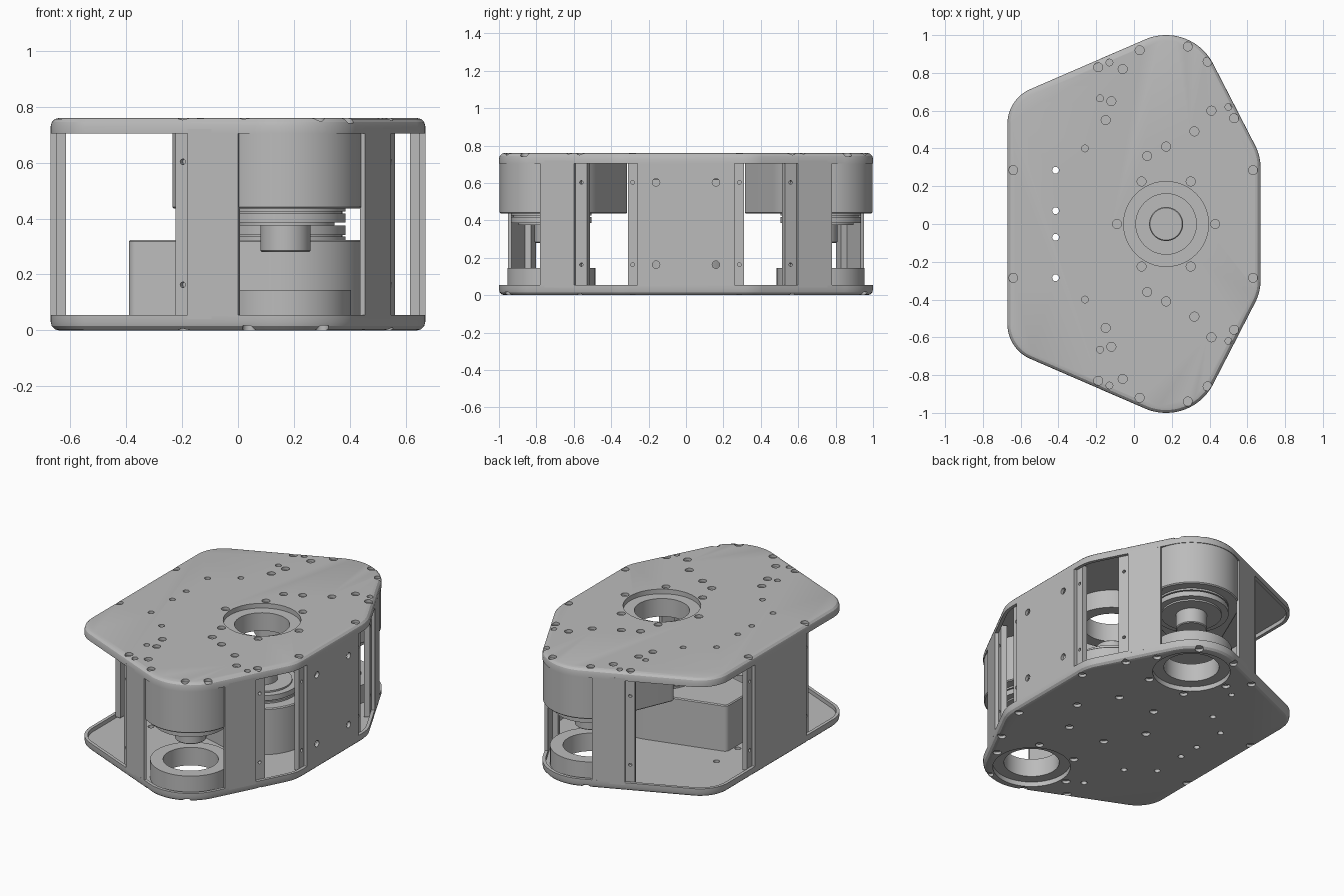
import bpy, bmesh
from math import sin, cos, pi, acos, atan2, hypot
from mathutils import Matrix, Vector

if "Cube" in bpy.data.objects:
    bpy.data.objects.remove(bpy.data.objects["Cube"])

H = 0.76          # overall height
CX = 0.17         # x of the drum axes
CY = 0.72         # y of the outer drum axes
parts = []

grey = bpy.data.materials.new("machined grey")
grey.use_nodes = True
grey.diffuse_color = (0.5, 0.5, 0.5, 1)
grey.node_tree.nodes["Principled BSDF"].inputs["Base Color"].default_value = (0.5, 0.5, 0.5, 1)


def finish(name, bm, keep=True):
    bmesh.ops.recalc_face_normals(bm, faces=bm.faces)
    me = bpy.data.meshes.new(name)
    bm.to_mesh(me)
    bm.free()
    ob = bpy.data.objects.new(name, me)
    bpy.context.collection.objects.link(ob)
    me.materials.append(grey)
    if keep:
        parts.append(ob)
    return ob


def outline(circles, inset):
    """Rounded hull around circles listed counter-clockwise."""
    if len(circles) == 1:
        x, y, r = circles[0]
        return [(x + (r - inset) * cos(i * pi / 32), y + (r - inset) * sin(i * pi / 32)) for i in range(64)]
    n = len(circles)
    tangent = []
    for i in range(n):
        (x, y, r), (x2, y2, r2) = circles[i], circles[(i + 1) % n]
        tangent.append(atan2(y2 - y, x2 - x) - acos((r - r2) / hypot(x2 - x, y2 - y)))
    pts = []
    for i, (x, y, r) in enumerate(circles):
        start = tangent[i - 1]
        sweep = (tangent[i] - start) % (2 * pi)
        steps = max(4, int(sweep * 16))
        for k in range(steps + 1):
            a = start + sweep * k / steps
            pts.append((x + (r - inset) * cos(a), y + (r - inset) * sin(a)))
    return pts


def loft(name, circles, profile, ring=False, flip_z=False, flip_y=False):
    """Stack the outline along (inset, z) steps; ring joins last to first."""
    bm = bmesh.new()
    loops = []
    for inset, z in profile:
        loops.append([bm.verts.new((x, -y if flip_y else y, H - z if flip_z else z))
                      for x, y in outline(circles, inset)])
    pairs = list(zip(loops, loops[1:])) + ([(loops[-1], loops[0])] if ring else [])
    for a, b in pairs:
        for i in range(len(a)):
            j = (i + 1) % len(a)
            bm.faces.new((a[i], a[j], b[j], b[i]))
    if not ring:
        bm.faces.new(loops[0])
        bm.faces.new(loops[-1])
    return finish(name, bm)


def cut(ob, holes):
    """Bore separate cylinders given as (centre, axis, radius, length)."""
    bm = bmesh.new()
    for centre, axis, r, length in holes:
        turn = Vector(axis).to_track_quat('Z', 'Y').to_matrix().to_4x4()
        bmesh.ops.create_cone(bm, cap_ends=True, segments=48 if r > 0.1 else 16, radius1=r, radius2=r,
                              depth=length, matrix=Matrix.Translation(centre) @ turn)
    cutter = finish("cutter", bm, keep=False)
    cutter.hide_render = True
    mod = ob.modifiers.new("bores", 'BOOLEAN')
    mod.operation, mod.solver, mod.object = 'DIFFERENCE', 'EXACT', cutter
    mod.use_self = True
    bpy.context.view_layer.objects.active = ob
    bpy.ops.object.modifier_apply(modifier=mod.name)
    bpy.data.objects.remove(cutter)


# Top and bottom trays: rounded outer edge, raised rim, shallow pocket inside
body = [(-0.47, -0.53, 0.2), (CX, -CY, 0.28), (0.42, -0.3, 0.25),
        (0.42, 0.3, 0.25), (CX, CY, 0.28), (-0.47, 0.53, 0.2)]
tray = [(0.03, 0), (0.015, 0.004), (0.004, 0.015), (0, 0.03), (0, 0.055), (0.02, 0.055), (0.02, 0.03)]
bottom_plate = loft("bottom_plate", body, tray)
top_plate = loft("top_plate", body, tray, flip_z=True)

# Screw positions, mirrored in y
wall_screws = [(-0.64, 0.285), (0.63, 0.285), (-0.19, 0.83), (0.53, 0.56)]
drum_screws = [(0.03, 0.92), (0.285, 0.94), (0.39, 0.86), (-0.06, 0.82), (-0.12, 0.65),
               (-0.15, 0.55), (0.41, 0.6), (0.32, 0.49), (0.17, 0.41), (0.07, 0.36)]
through = [(-0.13, 0.855), (0.5, 0.62), (-0.415, 0.285), (-0.415, 0.07)]
small = [(-0.18, 0.665), (-0.26, 0.4)]
circle = [(CX + 0.26 * cos(k * pi / 3), 0.26 * sin(k * pi / 3)) for k in range(6)]


def both(points):
    return [(x, s * y) for x, y in points for s in (1, -1)]


up = (0, 0, 1)
outer_circles = both([(x, y + CY) for x, y in circle])
for plate, z, screws, bores, clear in (
        (top_plate, H, circle + both(drum_screws), [0], through),
        (bottom_plate, 0, circle + outer_circles, [CY, -CY], through[2:])):
    cut(plate, [((CX, y, z), up, 0.225, 0.2) for y in bores])
    cut(plate, [((x, y, z), up, 0.024, 0.036) for x, y in both(wall_screws) + screws])
    cut(plate, [((x, y, z), up, 0.018, 0.2) for x, y in both(clear)]
        + [((x, y, z), up, 0.018, 0.036) for x, y in both(small)])


# Wall panels: thin skin with a stepped flange along the free edges
def wall(name, a, b, ext_a, ext_b, bolts=()):
    a, b = Vector(a), Vector(b)
    u = (b - a).normalized()
    n = Vector((-u.y, u.x))
    if n.dot(a + b) > 0:
        n = -n
    length, skin, deep, lap = (b - a).length, 0.02, 0.055, 0.015
    section = [(0, 0), (length, 0), (length, skin)]
    if ext_b:
        section += [(length + ext_b, skin), (length + ext_b, deep), (length - lap, deep), (length - lap, skin)]
    if ext_a:
        section += [(lap, skin), (lap, deep), (-ext_a, deep), (-ext_a, skin)]
    section.append((0, skin))
    bm = bmesh.new()
    low, high = [[bm.verts.new((*(a + u * s + n * d), z)) for s, d in section] for z in (0.04, H - 0.04)]
    bm.faces.new(low)
    bm.faces.new(high)
    for i in range(len(section)):
        bm.faces.new((low[i - 1], low[i], high[i], high[i - 1]))
    ob = finish(name, bm)
    spots = [(a - u * ext_a / 2, 0.01)] * (ext_a > 0) + [(b + u * ext_b / 2, 0.01)] * (ext_b > 0)
    spots += [(a + u * t, 0.02) for t in bolts]
    cut(ob, [((p.x, p.y, z), (n.x, n.y, 0), r, 0.085) for p, r in spots for z in (0.163, 0.603)])


wall("left_wall", (0.67, -0.26), (0.67, 0.26), 0.05, 0.05, bolts=(0.1, 0.42))
wall("right_wall", (-0.67, -0.26), (-0.67, 0.26), 0.05, 0.05)
for s, side in ((-1, "front"), (1, "back")):
    wall(side + "_right_pillar", (-0.18, s * 0.874), (0, s * 0.951), 0.055, 0)
    wall(side + "_left_pillar", (0.454, s * 0.78), (0.547, s * 0.6), 0, 0.07)


# Drive units: drum housing with a tapered tail, stepped output face and hub
def drive(name, housing, axis_y, flip_z, flip_y):
    loft(name + "_housing", housing, [(0, 0.73), (0, 0.442), (0.006, 0.436)], flip_z=flip_z, flip_y=flip_y)
    axis = [(CX, axis_y, 0.215)]
    loft(name + "_output", axis,
         [(0, 0.45), (0, 0.425), (0.012, 0.425), (0.012, 0.418), (0, 0.418), (0, 0.385), (0.04, 0.385),
          (0.04, 0.375), (0.125, 0.375), (0.125, 0.285), (0.13, 0.28)], flip_z=flip_z, flip_y=flip_y)
    # Bearing ring in the opposite plate
    loft(name + "_bearing_ring", [(CX, axis_y, 0.235)],
         [(0, 0.03), (0, 0.145), (0.075, 0.145), (0.075, 0.03)], ring=True, flip_z=flip_z, flip_y=flip_y)


drive("centre_drive", [(CX, 0, 0.285), (-0.36, 0.12, 0.03), (-0.36, -0.12, 0.03)], 0, True, False)
outer = [(CX, CY, 0.276), (-0.205, 0.47, 0.03), (-0.06, 0.345, 0.03)]
drive("back_drive", outer, CY, False, False)
drive("front_drive", outer, CY, False, True)

# Smooth curved surfaces, keep machined edges crisp
bpy.ops.object.select_all(action='DESELECT')
for ob in parts:
    ob.select_set(True)
bpy.context.view_layer.objects.active = parts[0]
bpy.ops.object.shade_smooth_by_angle(angle=0.5)
